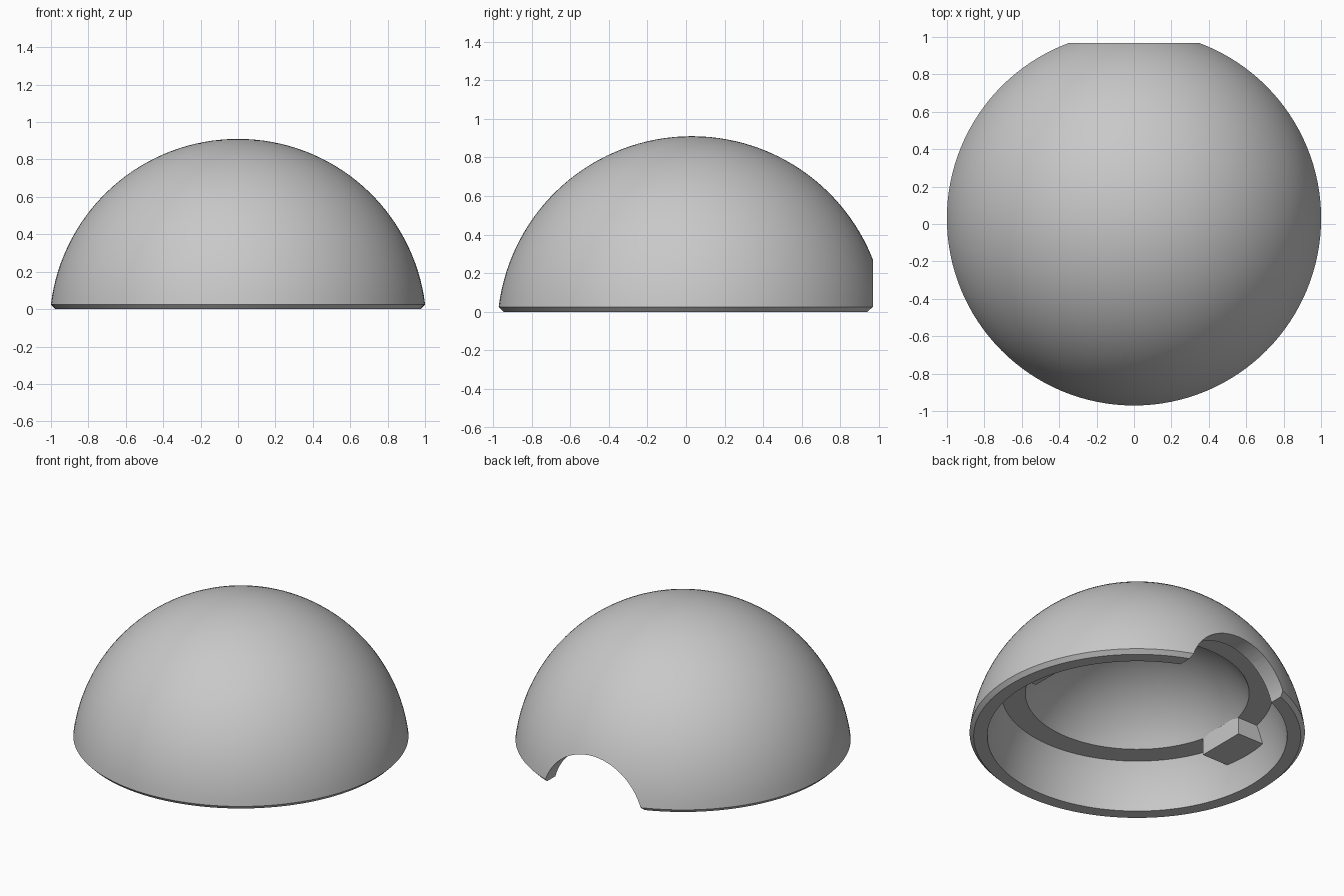
import bpy, bmesh
from math import sin, cos, pi, sqrt, asin, radians
from mathutils import Matrix, Vector

cube = bpy.data.objects.get("Cube")
if cube:
    bpy.data.objects.remove(cube)

CENTRE = Vector((0, 0.03, -0.098))   # common centre of all the spheres
OUTER, INNER, CAVITY = 1.008, 0.90, 0.775
RIM_Z, LEDGE_Z = 0.025, 0.295
SEGMENTS = 128

grey = bpy.data.materials.new("plain grey")
grey.use_nodes = True
grey.diffuse_color = (0.58, 0.58, 0.58, 1)
grey.node_tree.nodes["Principled BSDF"].inputs["Base Color"].default_value = grey.diffuse_color


def finish(name, bm):
    bmesh.ops.recalc_face_normals(bm, faces=bm.faces)
    mesh = bpy.data.meshes.new(name)
    bm.to_mesh(mesh)
    bm.free()
    mesh.materials.append(grey)
    obj = bpy.data.objects.new(name, mesh)
    bpy.context.collection.objects.link(obj)
    return obj


def select(obj):
    bpy.ops.object.select_all(action='DESELECT')
    obj.select_set(True)
    bpy.context.view_layer.objects.active = obj


def arc(radius, z_from, z_to, steps):
    """Profile points (r, z) on a sphere between two heights."""
    a, b = (asin(max(-1, min(1, (z - CENTRE.z) / radius))) for z in (z_from, z_to))
    angles = [a + (b - a) * i / steps for i in range(steps + 1)]
    return [(max(0, radius * cos(t)), CENTRE.z + radius * sin(t)) for t in angles]


# Dome shell: lathe of outer skin, chamfered rim, inner wall, ledge and cavity
profile = arc(OUTER, CENTRE.z + OUTER, RIM_Z, 32)
profile += [(0.976, 0)]
profile += arc(INNER, 0, LEDGE_Z, 10)
profile += arc(CAVITY, LEDGE_Z, CENTRE.z + CAVITY, 24)
bm = bmesh.new()
verts = [bm.verts.new((r, CENTRE.y, z)) for r, z in profile]
edges = [bm.edges.new(pair) for pair in zip(verts, verts[1:])]
bmesh.ops.spin(bm, geom=verts + edges, cent=CENTRE, axis=(0, 0, 1),
               angle=2 * pi, steps=SEGMENTS)
bmesh.ops.remove_doubles(bm, verts=bm.verts, dist=0.0001)
dome = finish("dome_shell", bm)

# Round opening through the back wall
bm = bmesh.new()
place = Matrix.Translation(CENTRE + Vector((0, 0.9, 0))) @ Matrix.Rotation(radians(90), 4, 'X')
bmesh.ops.create_cone(bm, cap_ends=True, segments=64, radius1=0.368,
                      radius2=0.368, depth=0.8, matrix=place)
cutter = finish("opening_cutter", bm)
cutter.hide_render = True
cut = dome.modifiers.new("opening", 'BOOLEAN')
cut.operation = 'DIFFERENCE'
cut.solver = 'EXACT'
cut.object = cutter
select(dome)
bpy.ops.object.modifier_apply(modifier=cut.name)
bpy.data.objects.remove(cutter)
bpy.ops.object.shade_smooth_by_angle(angle=radians(25))

# Stop blocks hanging under the ledge on both sides
for side, name in ((1, "left_block"), (-1, "right_block")):
    bm = bmesh.new()
    size = Vector((0.22, 0.33, 0.125))
    place = Matrix.Translation((side * 0.76, CENTRE.y, 0.2475)) @ Matrix.Diagonal(size).to_4x4()
    bmesh.ops.create_cube(bm, size=1, matrix=place)
    finish(name, bm)
